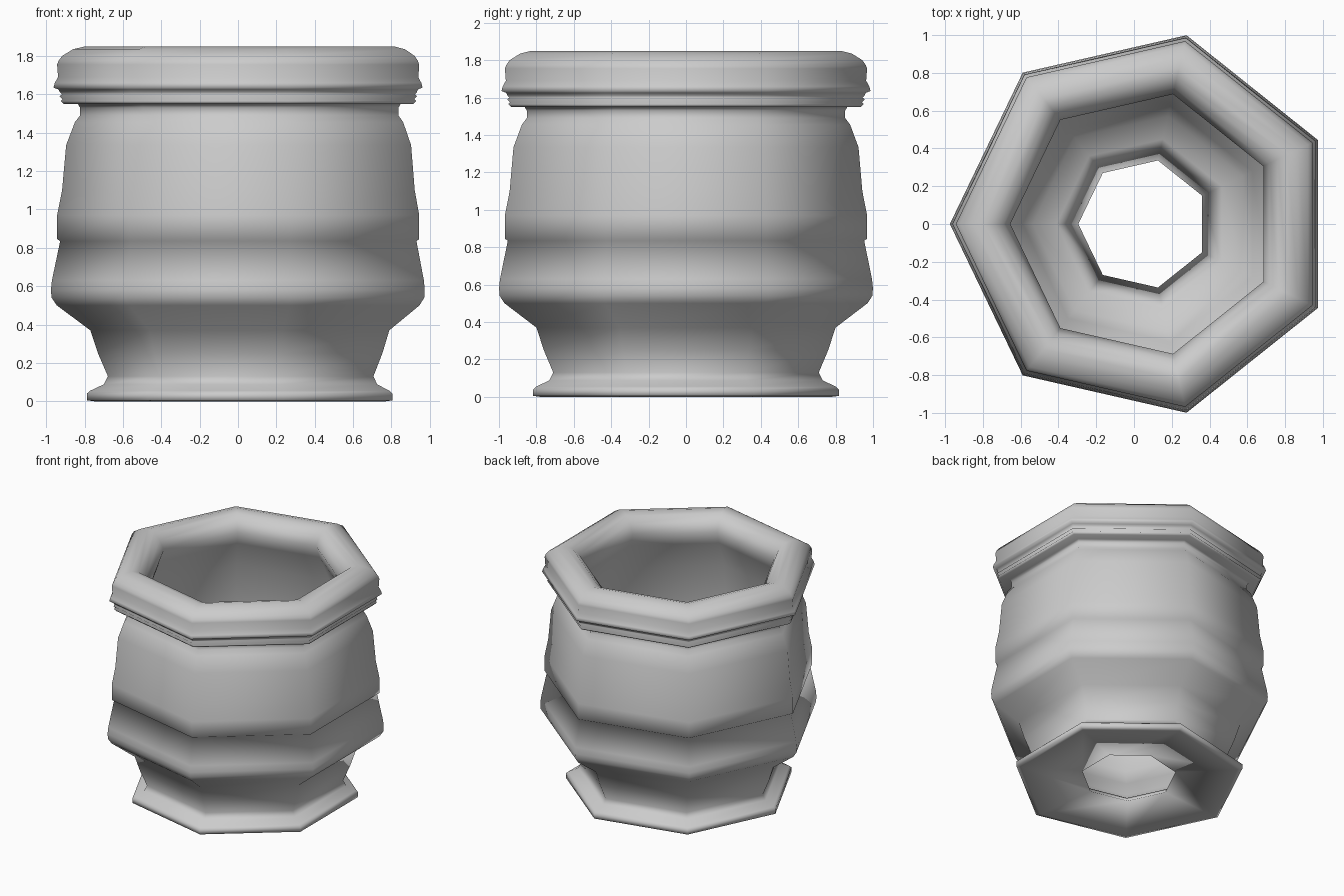
import bpy, bmesh, math

cube = bpy.data.objects.get("Cube")
if cube:
    bpy.data.objects.remove(cube, do_unlink=True)

SIDES = 7
AXIS_X = 0.05

# Closed cross-section of the pot wall as (radius, height)
foot = [(.345, .03), (.80, 0), (.838, .005), (.838, .04), (.82, .055), (.75, .088), (.728, .13)]
belly = [(.78, .25), (.82, .37), (.995, .50), (1.022, .54), (1.025, .58), (1.02, .63), (.977, .835)]
body = [(.993, .845), (.993, .97), (.967, 1.10), (.946, 1.335), (.90, 1.455), (.873, 1.49), (.873, 1.53), (.885, 1.55)]
collar = [(.96, 1.55), (.975, 1.565), (.965, 1.575), (.98, 1.59), (.968, 1.60), (.98, 1.612), (.985, 1.625)]
rim = [(1.012, 1.635), (1.005, 1.66), (.988, 1.69), (.993, 1.755), (.985, 1.775), (.967, 1.80), (.91, 1.835),
       (.847, 1.85), (.79, 1.835), (.74, 1.79), (.705, 1.72)]
inside = [(.74, 1.62), (.84, 1.40), (.89, 1.00), (.91, .60), (.74, .40), (.64, .25), (.585, .16), (.46, .12)]
profile = foot + belly + body + collar + rim + inside

clay = bpy.data.materials.new("grey clay")
clay.use_nodes = True
grey = (.6, .6, .6, 1)
clay.diffuse_color = grey
clay.node_tree.nodes["Principled BSDF"].inputs["Base Color"].default_value = grey


def lathe(name, section, sides, material):
    """Revolve a closed section around the vertical axis, one corner facing -x."""
    bm = bmesh.new()
    rings = []
    for i in range(sides):
        a = math.pi + math.tau * i / sides
        rings.append([bm.verts.new((AXIS_X + r * math.cos(a), r * math.sin(a), z)) for r, z in section])
    count = len(section)
    for i in range(sides):
        here, after = rings[i], rings[(i + 1) % sides]
        for j in range(count):
            k = (j + 1) % count
            bm.faces.new((here[j], after[j], after[k], here[k])).smooth = True
    bmesh.ops.recalc_face_normals(bm, faces=bm.faces[:])
    mesh = bpy.data.meshes.new(name)
    bm.to_mesh(mesh)
    bm.free()
    mesh.materials.append(material)
    obj = bpy.data.objects.new(name, mesh)
    bpy.context.collection.objects.link(obj)
    return obj


lathe("pot", profile, SIDES, clay)
